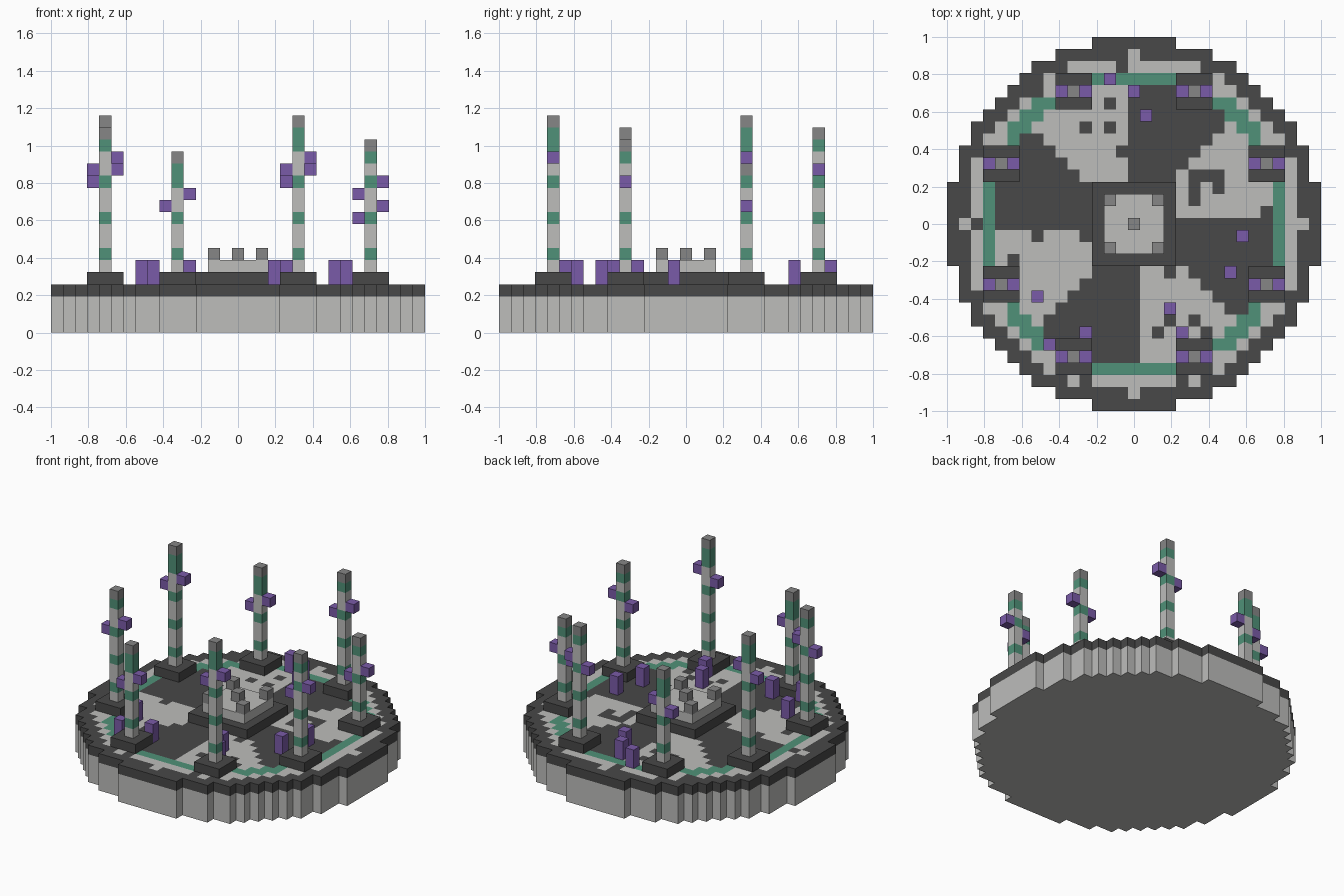
import bpy, bmesh, math
from mathutils import Vector

cube = bpy.data.objects.get("Cube")
if cube:
    bpy.data.objects.remove(cube)

U = 2 / 31  # edge of one block
PALETTE = {
    "pale_stone": (0.508, 0.508, 0.497),
    "dark_stone": (0.065, 0.065, 0.065),
    "grey_stone": (0.238, 0.238, 0.238),
    "green_copper": (0.080, 0.283, 0.188),
    "purple_crystal": (0.195, 0.105, 0.392),
}
NAMES = list(PALETTE)
PALE, DARK, GREY, GREEN, PURPLE = range(len(NAMES))
MATERIALS = []
for label, rgb in PALETTE.items():
    mat = bpy.data.materials.new(label)
    mat.use_nodes = True
    mat.diffuse_color = (*rgb, 1)
    mat.node_tree.nodes["Principled BSDF"].inputs["Base Color"].default_value = (*rgb, 1)
    MATERIALS.append(mat)


def finish(name, bm, colours):
    """Turn a bmesh into an object carrying the given palette entries."""
    mesh = bpy.data.meshes.new(name)
    bm.to_mesh(mesh)
    bm.free()
    for c in colours:
        mesh.materials.append(MATERIALS[c])
    obj = bpy.data.objects.new(name, mesh)
    bpy.context.collection.objects.link(obj)
    return obj


def block(name, i, j, k, colour, size=(1, 1, 1)):
    """Box centred on cell (i, j), resting on level k, sized in blocks."""
    bm = bmesh.new()
    bmesh.ops.create_cube(bm, size=1)
    for v in bm.verts:
        v.co = Vector(((v.co.x * size[0] + i) * U,
                       (v.co.y * size[1] + j) * U,
                       ((v.co.z + 0.5) * size[2] + k) * U))
    return finish(name, bm, [colour])


def slab(name, cells, k0, k1, colour_of):
    """Extruded sheet of cells; upright faces take the colour of their cell."""
    bm = bmesh.new()
    for i, j in cells:
        corners = [(-.5, -.5), (.5, -.5), (.5, .5), (-.5, .5)]
        bm.faces.new([bm.verts.new(((i + a) * U, (j + b) * U, k0 * U)) for a, b in corners])
    bmesh.ops.remove_doubles(bm, verts=bm.verts[:], dist=U / 100)
    out = bmesh.ops.extrude_face_region(bm, geom=bm.faces[:], use_keep_orig=True)
    for v in out["geom"]:
        if isinstance(v, bmesh.types.BMVert):
            v.co.z = k1 * U
    bmesh.ops.recalc_face_normals(bm, faces=bm.faces[:])
    for f in bm.faces:
        c = f.calc_center_median() / U
        if abs(f.normal.z) < 0.5:
            c -= f.normal * 0.5
        f.material_index = colour_of(round(c.x), round(c.y))
    return finish(name, bm, range(len(NAMES)))


# Stray dark tiles scattered in the pale areas
SPECKLES = {
    (-1, 13), (-2, 10), (-2, 8), (-4, 8), (-1, 6), (-13, 0),
    (-8, -1), (-4, -1), (-10, -3), (-8, 11), (-4, -13),
    (3, -4), (5, -8), (2, -9), (6, -9), (3, -8), (4, -13),
    (5, 4), (6, 4), (5, 3), (5, 2), (7, 4), (7, 3), (11, 1),
}


def floor_colour(i, j):
    r = math.hypot(i, j)
    if r > 14 or (i, j) in SPECKLES:
        return DARK
    if r >= 13:
        return PALE
    if r >= 12:
        return GREEN
    # Pinwheel: turn the cell into the first quadrant, then split on the diagonal
    while not (i >= 0 and j > 0) and (i, j) != (0, 0):
        i, j = j, -i
    return PALE if i >= j else DARK


# Round platform: pale foundation under a patterned floor
disc = [(i, j) for i in range(-15, 16) for j in range(-15, 16) if i * i + j * j <= 240]
slab("foundation", disc, 0, 3, lambda i, j: PALE)
slab("patterned_floor", disc, 3, 4, floor_colour)

# Central altar
block("altar_step", 0, 0, 4, DARK, (7, 7, 1))
block("altar_top", 0, 0, 5, PALE, (5, 5, 1))
for i, j in [(0, 0), (-2, -2), (2, -2), (2, 2), (-2, 2)]:
    block("altar_stud", i, j, 6, GREY)


def pillar(i, j, top):
    """Banded column with a grey cap, a square plinth and two side crystals."""
    block("pillar_plinth", i, j, 4, DARK, (3, 3, 1))
    bm = bmesh.new()
    ring = [(-.5, -.5), (.5, -.5), (.5, .5), (-.5, .5)]
    levels = [[bm.verts.new(((i + a) * U, (j + b) * U, k * U)) for a, b in ring]
              for k in range(5, top + 1)]
    for n, (low, high) in enumerate(zip(levels, levels[1:])):
        k = n + 5
        colour = GREY if k == top - 1 else GREEN if k == top - 2 or k % 3 == 0 else PALE
        for s in range(4):
            t = (s + 1) % 4
            bm.faces.new((low[s], low[t], high[t], high[s])).material_index = colour
    bm.faces.new(levels[-1]).material_index = GREY
    bm.faces.new(levels[0][::-1])
    finish("pillar_shaft", bm, range(len(NAMES)))
    block("pillar_crystal_right", i - 1, j, top - 5, PURPLE)
    block("pillar_crystal_left", i + 1, j, top - 4, PURPLE)


# Ring of eight pillars of varied height
for i, j, top in [(-5, -11, 15), (5, -11, 18), (11, -5, 16), (11, 5, 14),
                  (5, 11, 17), (-5, 11, 15), (-11, 5, 18), (-11, -5, 17)]:
    pillar(i, j, top)

# Crystals growing from the floor
for i, j in [(-2, 12), (0, 11), (1, 9), (-8, -6), (-7, -10),
             (-4, -9), (3, -7), (4, -9), (8, -4), (9, -1)]:
    block("floor_crystal", i, j, 4, PURPLE, (1, 1, 2))
